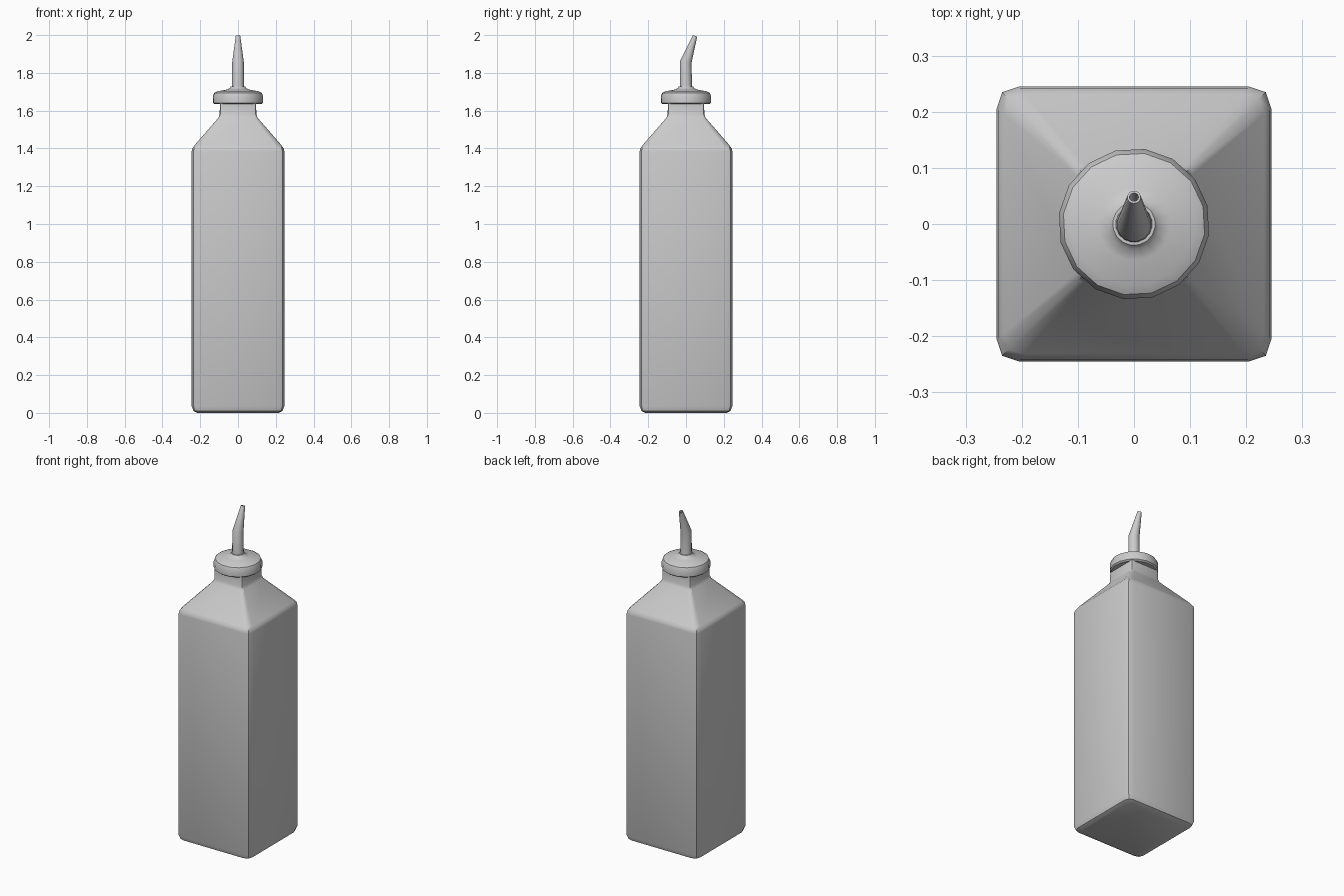
import bpy, bmesh
from math import sin, cos, radians, tau
from mathutils import Vector

if "Cube" in bpy.data.objects:
    bpy.data.objects.remove(bpy.data.objects["Cube"])


def loft(name, rings, cap_start=True, cap_end=True):
    """Skin a stack of equal-length point rings."""
    bm = bmesh.new()
    vs = [[bm.verts.new(p) for p in r] for r in rings]
    n = len(vs[0])
    for a, b in zip(vs, vs[1:]):
        for i in range(n):
            j = (i + 1) % n
            bm.faces.new((a[i], a[j], b[j], b[i]))
    if cap_start:
        bm.faces.new(vs[0][::-1])
    if cap_end:
        bm.faces.new(vs[-1])
    bmesh.ops.recalc_face_normals(bm, faces=bm.faces)
    me = bpy.data.meshes.new(name)
    bm.to_mesh(me)
    bm.free()
    ob = bpy.data.objects.new(name, me)
    bpy.context.collection.objects.link(ob)
    bpy.ops.object.select_all(action='DESELECT')
    ob.select_set(True)
    bpy.context.view_layer.objects.active = ob
    bpy.ops.object.shade_smooth_by_angle(angle=radians(38))
    return ob


def square(h, c, z):
    """Square ring of half width h with softened corners of size c."""
    corner = [(h, h - c), (h - c * 0.25, h - c * 0.25), (h - c, h)]
    pts = []
    for k in range(4):
        for x, y in corner:
            for _ in range(k):
                x, y = -y, x
            pts.append((x, y, z))
    return pts


def circle(r, z, y=0.0, tilt=0.0, n=16):
    """Circular ring, tilted towards +y."""
    t = radians(tilt)
    pts = []
    for i in range(n):
        a = tau * i / n + radians(14.2)
        u, v = r * cos(a), r * sin(a)
        pts.append(Vector((u, y + v * cos(t), z - v * sin(t))))
    return pts


# square bottle with sloping shoulders and square neck
loft("bottle_body", [square(*s) for s in (
    (0.215, 0.030, 0.0), (0.236, 0.036, 0.010), (0.245, 0.040, 0.035),
    (0.245, 0.040, 1.385), (0.242, 0.039, 1.400), (0.232, 0.036, 1.415),
    (0.104, 0.016, 1.562), (0.097, 0.014, 1.580), (0.096, 0.014, 1.640))])

# round cap with domed top
loft("cap", [circle(*s) for s in (
    (0.125, 1.634), (0.134, 1.641), (0.135, 1.675), (0.127, 1.694),
    (0.110, 1.703), (0.065, 1.710), (0.045, 1.718), (0.038, 1.728))])

# bent tapering nozzle with a hollow tip
loft("nozzle", [circle(*s) for s in (
    (0.034, 1.715), (0.032, 1.735), (0.031, 1.858, -0.001, 10),
    (0.012, 1.996, 0.048, 20), (0.008, 1.996, 0.048, 20),
    (0.008, 1.950, 0.031, 20))])
